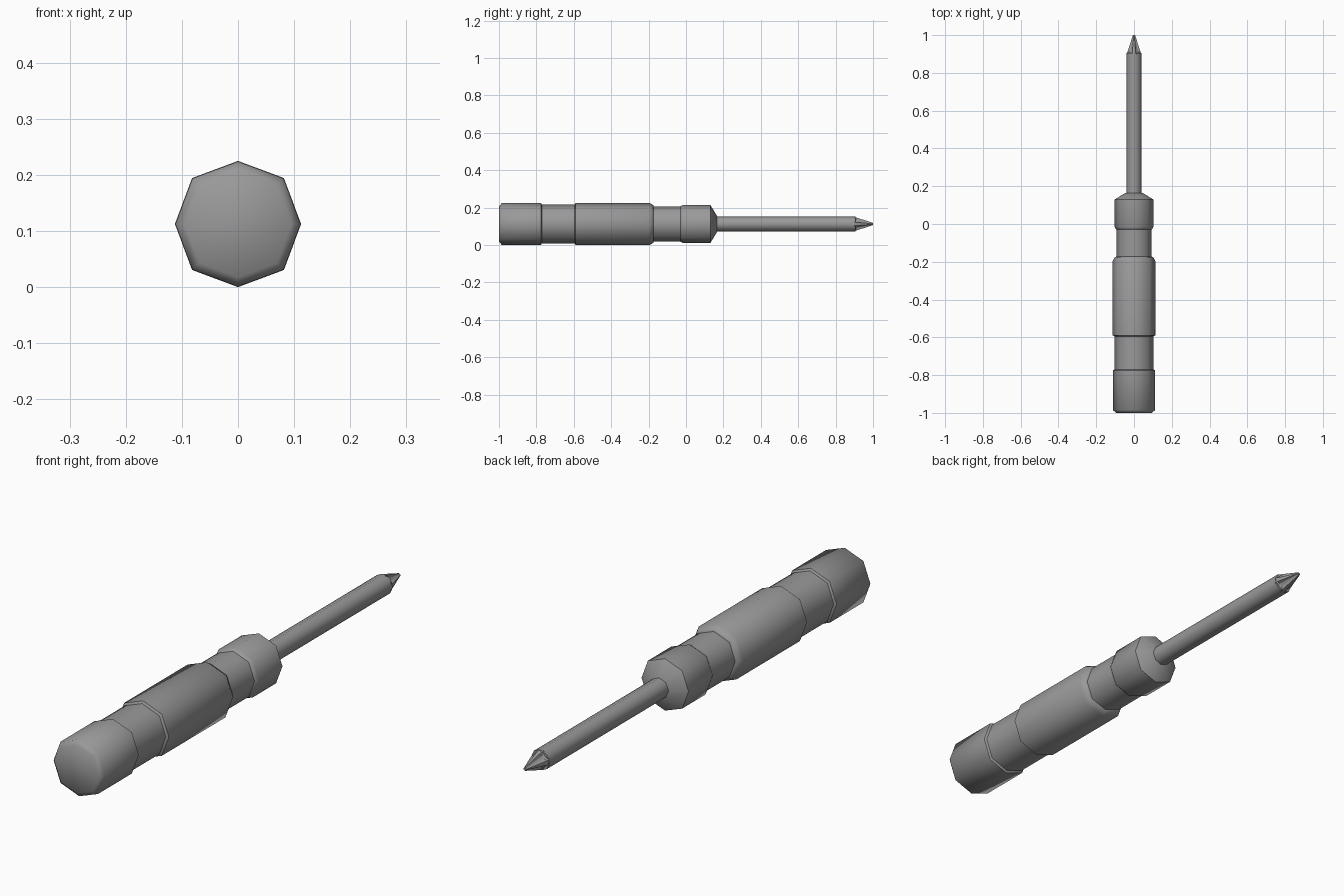
import bpy, bmesh, math

cube = bpy.data.objects.get("Cube")
if cube:
    bpy.data.objects.remove(cube, do_unlink=True)

AXIS_Z = 0.1125

grey = bpy.data.materials.new("mid grey")
grey.use_nodes = True
grey.diffuse_color = (0.32, 0.32, 0.32, 1)
grey.node_tree.nodes["Principled BSDF"].inputs["Base Color"].default_value = (0.32, 0.32, 0.32, 1)


def loft(name, rings, smooth_angle):
    """Skin a list of (y, [(angle, radius), ...]) rings along the y axis."""
    bm = bmesh.new()
    loops = [[bm.verts.new((r * math.cos(a), y, AXIS_Z + r * math.sin(a))) for a, r in ring]
             for y, ring in rings]
    n = len(loops[0])
    for lo, hi in zip(loops, loops[1:]):
        for i in range(n):
            j = (i + 1) % n
            bm.faces.new((lo[i], lo[j], hi[j], hi[i]))
    bm.faces.new(loops[0])
    bm.faces.new(loops[-1])
    bmesh.ops.recalc_face_normals(bm, faces=bm.faces)
    mesh = bpy.data.meshes.new(name)
    bm.to_mesh(mesh)
    bm.free()
    mesh.materials.append(grey)
    obj = bpy.data.objects.new(name, mesh)
    bpy.context.collection.objects.link(obj)
    bpy.ops.object.select_all(action="DESELECT")
    obj.select_set(True)
    bpy.context.view_layer.objects.active = obj
    bpy.ops.object.shade_smooth_by_angle(angle=math.radians(smooth_angle))
    return obj


def octagon(radius, corner=1.0):
    """Eight-sided ring; corner pushes the diagonal points out a little."""
    return [(math.radians(45 * k), radius * (corner if k % 2 else 1)) for k in range(8)]


def turned(name, profile, corner=1.0):
    return loft(name, [(y, octagon(r, corner)) for y, r in profile], 52)


# Handle: end cap, recessed band, main grip, neck and collar
turned("handle", [
    (-1.0, 0.095), (-0.985, 0.1115), (-0.775, 0.1115), (-0.77, 0.103),
    (-0.595, 0.103), (-0.59, 0.1125), (-0.195, 0.1125), (-0.175, 0.101),
    (-0.173, 0.093), (-0.03, 0.093), (-0.028, 0.096), (-0.015, 0.102),
    (0.13, 0.102), (0.165, 0.045)], 1.03)

# Shaft
turned("shaft", [(0.15, 0.04), (0.905, 0.04)])


# Cross-shaped tip: ribs on the axes, flutes between them
def cross(rib, flute):
    ring = []
    for k in range(4):
        for offset, r in ((-14, rib), (14, rib), (30, flute), (60, flute)):
            ring.append((math.radians(90 * k + offset), r))
    return ring


loft("cross_tip", [
    (0.90, cross(0.039, 0.037)), (0.91, cross(0.036, 0.024)),
    (1.0, cross(0.006, 0.004))], 25)
